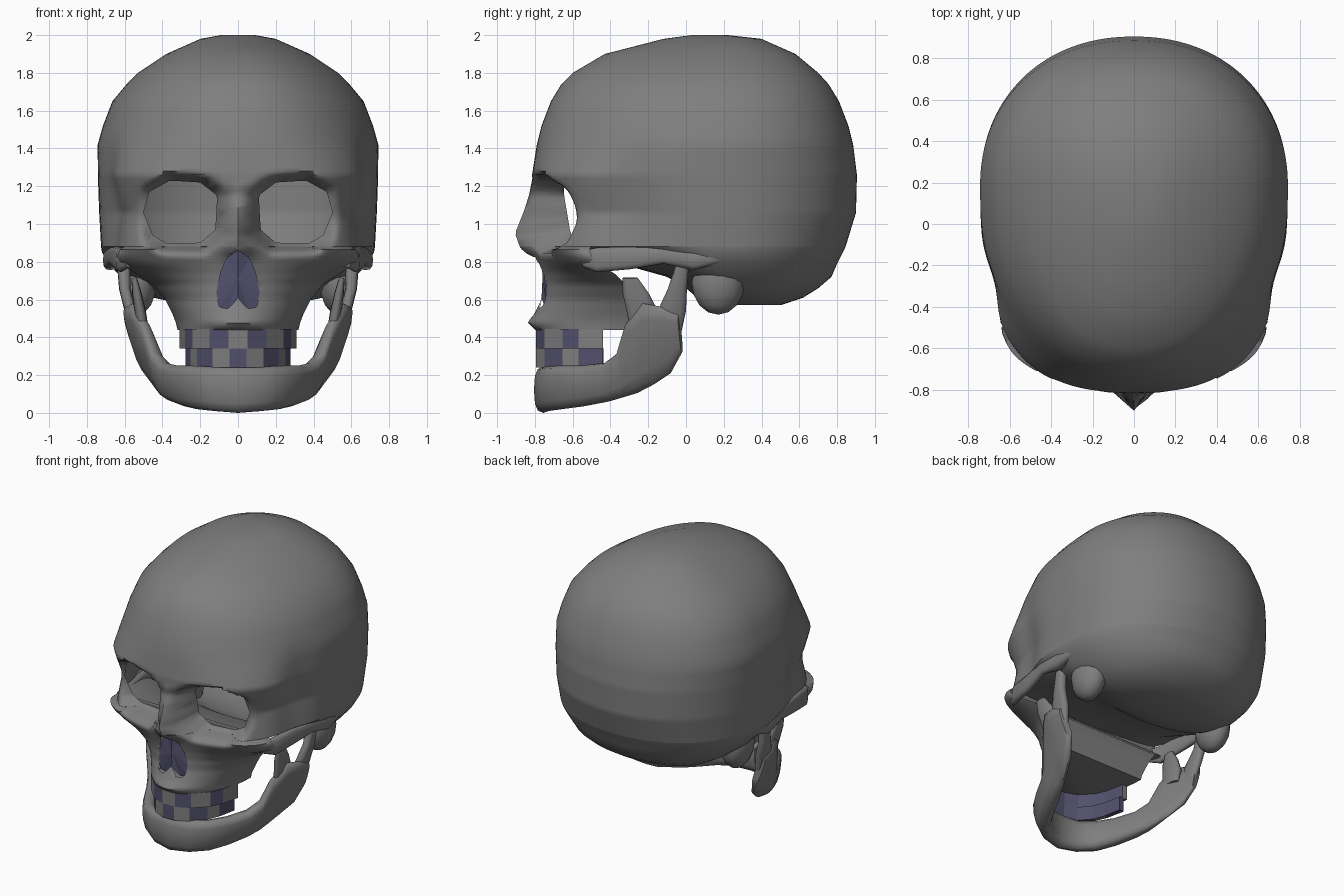
import bpy, bmesh, math
from mathutils import Vector, Matrix

if "Cube" in bpy.data.objects:
    bpy.data.objects.remove(bpy.data.objects["Cube"])


def material(name, rgb):
    m = bpy.data.materials.new(name)
    m.use_nodes = True
    m.diffuse_color = (*rgb, 1)
    node = next(n for n in m.node_tree.nodes if n.type == 'BSDF_PRINCIPLED')
    node.inputs["Base Color"].default_value = (*rgb, 1)
    return m


BONE = material("bone_grey", (.21, .21, .21))
VIOLET = material("dark_violet", (.085, .08, .15))


def finish(name, bm, mats=(BONE,), smooth=True):
    bmesh.ops.recalc_face_normals(bm, faces=bm.faces[:])
    mesh = bpy.data.meshes.new(name)
    bm.to_mesh(mesh)
    bm.free()
    ob = bpy.data.objects.new(name, mesh)
    bpy.context.collection.objects.link(ob)
    for m in mats:
        mesh.materials.append(m)
    if smooth:
        for other in bpy.context.view_layer.objects:
            other.select_set(False)
        ob.select_set(True)
        bpy.context.view_layer.objects.active = ob
        bpy.ops.object.shade_smooth_by_angle(angle=math.radians(60))


def loft(bm, rows, cap_start=False, cap_end=False):
    """Skin closed rings of equal length."""
    rings = [[bm.verts.new(p) for p in row] for row in rows]
    n = len(rings[0])
    for a, b in zip(rings, rings[1:]):
        for i in range(n):
            j = (i + 1) % n
            bm.faces.new((a[i], a[j], b[j], b[i]))
    if cap_start:
        bm.faces.new(rings[0])
    if cap_end:
        bm.faces.new(rings[-1])


def power(v, e):
    return math.copysign(abs(v) ** e, v)


def oval(a, z, front, back, w, p, mid):
    """Point on an egg-shaped level outline; angle 0 is the front, p squares the front."""
    e = 2 / (p if math.cos(a) > 0 else 2.15)
    c = power(math.cos(a), e)
    y = mid - (mid - front) * c if c > 0 else mid - (back - mid) * c
    return Vector((w * power(math.sin(a), e), y, z))


def lookup(table, z):
    for a, b in zip(table, table[1:]):
        if b[0] <= z <= a[0]:
            k = (a[0] - z) / (a[0] - b[0])
            return [u + (v - u) * k for u, v in zip(a[1:], b[1:])]
    return table[0][1:] if z > table[0][0] else table[-1][1:]


# Outlines of the openings (x, z), right half mirrored by abs(x)
EYE = [(.11, 1.15), (.2, 1.22), (.36, 1.23), (.47, 1.17), (.5, 1.06),
       (.45, .94), (.38, .9), (.2, .9), (.12, .97)]
EYE_MID = (.3, 1.06)
NOSE = [(0, .86), (.06, .82), (.09, .75), (.115, .64), (.1, .56), (.05, .55), (0, .61)]
NOSE_MID = (0, .71)


def reach(poly, mid, x, z):
    """Distance from the opening's middle, 1 on its outline."""
    u = Vector((abs(x) - mid[0], z - mid[1]))
    if u.length < 1e-6:
        return 0
    pts = [Vector((px - mid[0], pz - mid[1])) for px, pz in poly]
    for p, q in zip(pts, pts[1:] + pts[:1]):
        e = q - p
        den = u.x * e.y - u.y * e.x
        if abs(den) < 1e-9:
            continue
        s = (p.x * e.y - p.y * e.x) / den
        k = (p.x * u.y - p.y * u.x) / den
        if s > 1e-6 and -1e-4 <= k <= 1.0001:
            return 1 / s
    return 9


def socket_depth(x, z):
    return -.645 + .13 * abs(x) - .16 * (z - EYE_MID[1])


BRIDGE = [(1.24, 0), (1.15, .025), (.95, .105), (.88, .08), (.8, .02), (.7, 0)]


def sculpt(bm):
    """Hollow temples, nose bridge, brow and sunken sockets."""
    for v in bm.verts:
        x, y, z = v.co
        fade = max(0, 1 - ((z - 1.05) / .45) ** 2)
        v.co.x -= .065 * x * fade * math.exp(-((y + .3) / .15) ** 2)
        if y > -.4:
            continue
        y -= lookup(BRIDGE, z)[0] * math.exp(-(x / .08) ** 2)
        d = reach(EYE, EYE_MID, x, z)
        high = min(1, max(0, (z - EYE_MID[1]) / .16))
        width = .42 - .14 * high
        k = min(1, max(0, (1 + width - d) / width))
        k = k * k * (3 - 2 * k)
        v.co.y = y + (socket_depth(x, z) - y) * k


def carve(bm, poly, mid, limit, depth=None):
    """Open a hole and fit its rim to the outline."""
    dead = []
    for f in bm.faces:
        c = f.calc_center_median()
        if c.y < limit and reach(poly, mid, c.x, c.z) < 1:
            dead.append(f)
    rim = {v for f in dead for v in f.verts}
    bmesh.ops.delete(bm, geom=dead, context='FACES')
    for v in rim:
        if v.is_valid:
            d = max(.3, reach(poly, mid, v.co.x, v.co.z))
            side = math.copysign(1, v.co.x)
            v.co.x = side * (mid[0] + (abs(v.co.x) - mid[0]) / d)
            v.co.z = mid[1] + (v.co.z - mid[1]) / d
            if depth:
                v.co.y = depth(v.co.x, v.co.z)


# Braincase: height, front, back, half width, squareness
VAULT = [(2, .03, .22, .09, 2), (1.98, -.12, .4, .2, 2), (1.9, -.43, .58, .38, 2),
         (1.8, -.6, .7, .53, 2.1), (1.74, -.66, .755, .59, 2.1), (1.65, -.715, .81, .665, 2.15),
         (1.52, -.765, .86, .715, 2.2), (1.42, -.79, .885, .743, 2.3),
         (1.26, -.815, .905, .742, 2.8), (1.06, -.8, .9, .735, 2.3), (.88, -.8, .845, .725, 2.7)]
SIDES = 144
MID = .18
turn = [2 * math.pi * i / SIDES for i in range(SIDES)]
levels = [.88 + .02 * i for i in range(24)]
levels += [1.38, 1.42, 1.47, 1.52, 1.58, 1.65, 1.74, 1.8, 1.85, 1.9, 1.94, 1.98, 2]
bm = bmesh.new()
loft(bm, [[oval(a, z, *lookup(VAULT, z), MID) for a in turn] for z in levels], cap_end=True)
sculpt(bm)
carve(bm, EYE, EYE_MID, -.5, socket_depth)
finish("braincase", bm)

# Skull base: height, front, back, half width, squareness, widest point
BASE = [(.88, -.8, .845, .725, 2.7, MID), (.85, -.56, .83, .72, 2.3, MID),
        (.79, -.35, .8, .685, 2.2, MID), (.72, -.1, .77, .62, 2.2, .2),
        (.66, .0, .7, .54, 2.2, .25), (.61, .06, .62, .45, 2.2, .3), (.57, .2, .5, .26, 2, .35)]
bm = bmesh.new()
loft(bm, [[oval(a, *row) for a in turn] for row in BASE], cap_end=True)
sculpt(bm)
finish("skull_base", bm)

# Face from the cheekbones to the upper jaw: height, front, half width, squareness, widest point
FACE = [(.865, -.8, .63, 2.1, -.51), (.83, -.785, .645, 1.85, -.5), (.79, -.775, .63, 1.7, -.47),
        (.74, -.765, .56, 1.7, -.38), (.68, -.76, .46, 1.8, -.32), (.6, -.765, .385, 1.9, -.3),
        (.52, -.805, .345, 1.9, -.3), (.48, -.84, .33, 1.8, -.31), (.44, -.8, .32, 2, -.31)]
fan = [i / 32 for i in range(-32, 33)]
rows = [[oval(t * math.radians(52), .88, *lookup(VAULT, .88), MID) for t in fan]]
for i in range(24):
    z = .865 - .425 * i / 23
    front, w, p, mid = lookup(FACE, z)
    rows.append([oval(t * math.pi / 2, z, front, mid, w, p, mid) for t in fan])
bm = bmesh.new()
loft(bm, rows, cap_end=True)
sculpt(bm)
carve(bm, NOSE, NOSE_MID, -.6)
finish("face", bm)

# Nasal cavity with a central ridge
bm = bmesh.new()
for s in (1, -1):
    ring = [bm.verts.new((s * x * 1.08, -.765 if x == 0 else -.735,
                          NOSE_MID[1] + (z - NOSE_MID[1]) * 1.05)) for x, z in NOSE]
    hub = bm.verts.new((0, -.76, NOSE_MID[1]))
    for a, b in zip(ring, ring[1:]):
        bm.faces.new((hub, a, b))
finish("nasal_cavity", bm, (VIOLET,), smooth=False)


def tube(name, stations, up, sides=12, boxy=.75, lean=0):
    """Loft along (x, y, z, side radius, up radius) stations."""
    pts = [Vector(s[:3]) for s in stations]
    up = Vector(up)
    rows = []
    for i, s in enumerate(stations):
        t = pts[min(i + 1, len(pts) - 1)] - pts[max(i - 1, 0)]
        side = t.cross(up).normalized()
        rise = (up + side * lean * abs(s[0])) * s[4]
        rows.append([pts[i] + side * s[3] * power(math.cos(a), boxy)
                     + rise * power(math.sin(a), boxy)
                     for a in (2 * math.pi * k / sides for k in range(sides))])
    bm = bmesh.new()
    loft(bm, rows, True, True)
    finish(name, bm)


# Lower jaw body: x, y, top, bottom, half thickness
JAW = [(0, -.755, .245, .0, .05), (.13, -.735, .245, .01, .05), (.23, -.665, .25, .02, .055),
       (.3, -.55, .25, .035, .055), (.365, -.42, .265, .06, .055), (.41, -.34, .32, .085, .05),
       (.45, -.285, .48, .105, .045), (.5, -.2, .58, .15, .04), (.54, -.1, .56, .21, .035),
       (.56, -.03, .52, .32, .025)]
half = [(x, y, (t + b) / 2, r, (t - b) / 2) for x, y, t, b, r in JAW]
tube("lower_jaw", [(-s[0], *s[1:]) for s in half[:0:-1]] + half, (0, 0, 1), lean=.6)

for s, word in ((1, "left"), (-1, "right")):
    def flip(rows):
        return [(s * r[0], *r[1:]) for r in rows]
    # Jaw hinge and the prong in front of it
    tube(word + "_jaw_hinge", flip([(.545, -.1, .4, .025, .07), (.57, -.075, .54, .03, .075),
         (.6, -.045, .66, .03, .05), (.605, -.02, .78, .035, .035)]), (0, 1, 0))
    tube(word + "_jaw_prong", flip([(.495, -.22, .42, .025, .08), (.515, -.225, .52, .03, .085),
         (.535, -.265, .63, .025, .07), (.55, -.295, .715, .015, .04)]), (0, 1, 0))
    # Cheek arch
    tube(word + "_cheek_arch", flip([(.58, -.54, .815, .02, .045), (.62, -.47, .81, .025, .065),
         (.64, -.3, .82, .024, .06), (.67, -.12, .835, .024, .045), (.675, .04, .81, .04, .055),
         (.665, .2, .83, .03, .03)]), (0, 0, 1))
    # Bony knob behind the ear
    bm = bmesh.new()
    bmesh.ops.create_uvsphere(bm, u_segments=14, v_segments=8, radius=1,
                              matrix=Matrix.Translation((s * .53, .17, .69))
                              @ Matrix.Diagonal((.1, .14, .17, 1)))
    finish(word + "_ear_knob", bm)

# Teeth: alternating blocks along the dental arch, dark on the inside
ARCH = [(.05, -.795), (.15, -.75), (.24, -.655), (.28, -.57), (.31, -.44)]
for name, low, high, scale, shift in (("upper_teeth", .34, .445, 1, 0),
                                      ("lower_teeth", .24, .34, .9, 1)):
    path = [(-x * scale, y) for x, y in ARCH[::-1]] + [(x * scale, y) for x, y in ARCH]
    inner = [(x * .87, y + .04 * (1 - abs(x) / .31)) for x, y in path]
    bm = bmesh.new()
    for i in range(len(path) - 1):
        corners = [path[i], path[i + 1], inner[i + 1], inner[i]]
        lo, hi = [[bm.verts.new((x, y, z)) for x, y in corners] for z in (low, high)]
        faces = [bm.faces.new(lo), bm.faces.new(hi)]
        for k in range(4):
            j = (k + 1) % 4
            faces.append(bm.faces.new((lo[k], lo[j], hi[j], hi[k])))
        for f in faces:
            f.material_index = (i + shift) % 2
        faces[4].material_index = 1
    finish(name, bm, (BONE, VIOLET), smooth=False)
